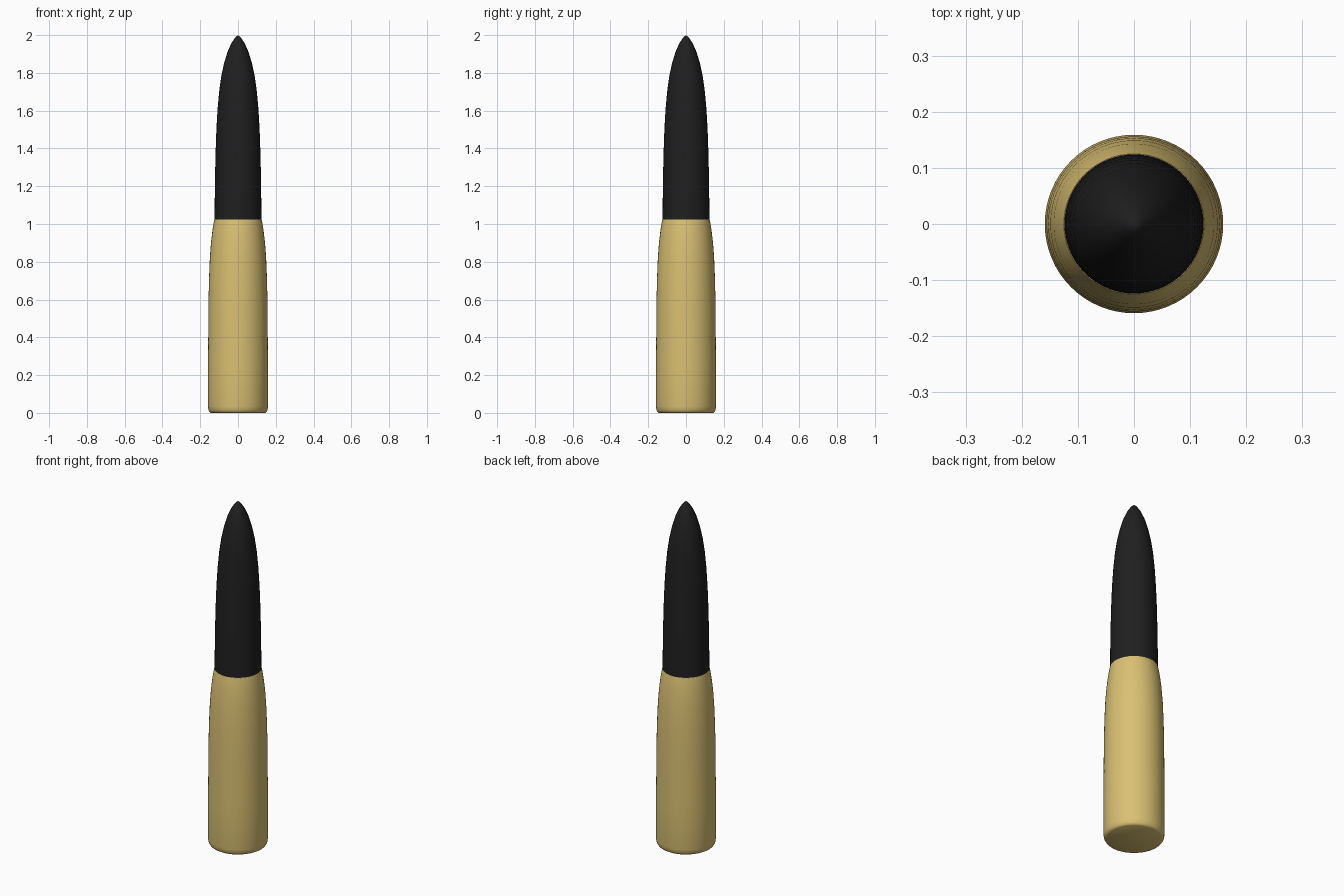
import bpy, bmesh, math

if "Cube" in bpy.data.objects:
    bpy.data.objects.remove(bpy.data.objects["Cube"])

SEGMENTS = 64


def material(name, color):
    m = bpy.data.materials.new(name)
    m.diffuse_color = color
    m.use_nodes = True
    m.node_tree.nodes["Principled BSDF"].inputs["Base Color"].default_value = m.diffuse_color
    return m


def lathe(name, profile, mat):
    """Revolve (radius, z) points about z; radius 0 closes to a pole."""
    bm = bmesh.new()
    rings = []
    for r, z in profile:
        if r == 0:
            rings.append([bm.verts.new((0, 0, z))] * SEGMENTS)
        else:
            rings.append([bm.verts.new((r * math.cos(a), r * math.sin(a), z))
                          for a in (2 * math.pi * i / SEGMENTS for i in range(SEGMENTS))])
    for low, high in zip(rings, rings[1:]):
        for i in range(SEGMENTS):
            j = (i + 1) % SEGMENTS
            bm.faces.new(dict.fromkeys((low[i], low[j], high[j], high[i])))
    bmesh.ops.recalc_face_normals(bm, faces=bm.faces)
    mesh = bpy.data.meshes.new(name)
    bm.to_mesh(mesh)
    bm.free()
    mesh.materials.append(mat)
    obj = bpy.data.objects.new(name, mesh)
    bpy.context.collection.objects.link(obj)
    bpy.ops.object.select_all(action='DESELECT')
    obj.select_set(True)
    bpy.context.view_layer.objects.active = obj
    bpy.ops.object.shade_smooth_by_angle(angle=math.radians(35))
    return obj


brass = material("brass", (0.70, 0.53, 0.17, 1))
black = material("black", (0.014, 0.014, 0.014, 1))

# Brass casing: rounded foot, near-straight wall, tapered shoulder
lathe("casing", [
    (0, 0), (0.143, 0), (0.150, 0.004), (0.156, 0.014), (0.159, 0.034),
    (0.159, 0.25), (0.157, 0.45), (0.156, 0.60), (0.153, 0.72), (0.149, 0.82),
    (0.143, 0.90), (0.136, 0.96), (0.130, 1.00), (0.125, 1.024), (0, 1.024),
], brass)

# Black pointed tip: straight base curving to an ogive nose
lathe("tip", [
    (0, 1.02), (0.124, 1.02), (0.123, 1.15), (0.121, 1.28), (0.118, 1.40),
    (0.114, 1.51), (0.108, 1.61), (0.100, 1.70), (0.089, 1.78), (0.074, 1.85),
    (0.056, 1.91), (0.036, 1.955), (0.017, 1.985), (0, 2.0),
], black)
